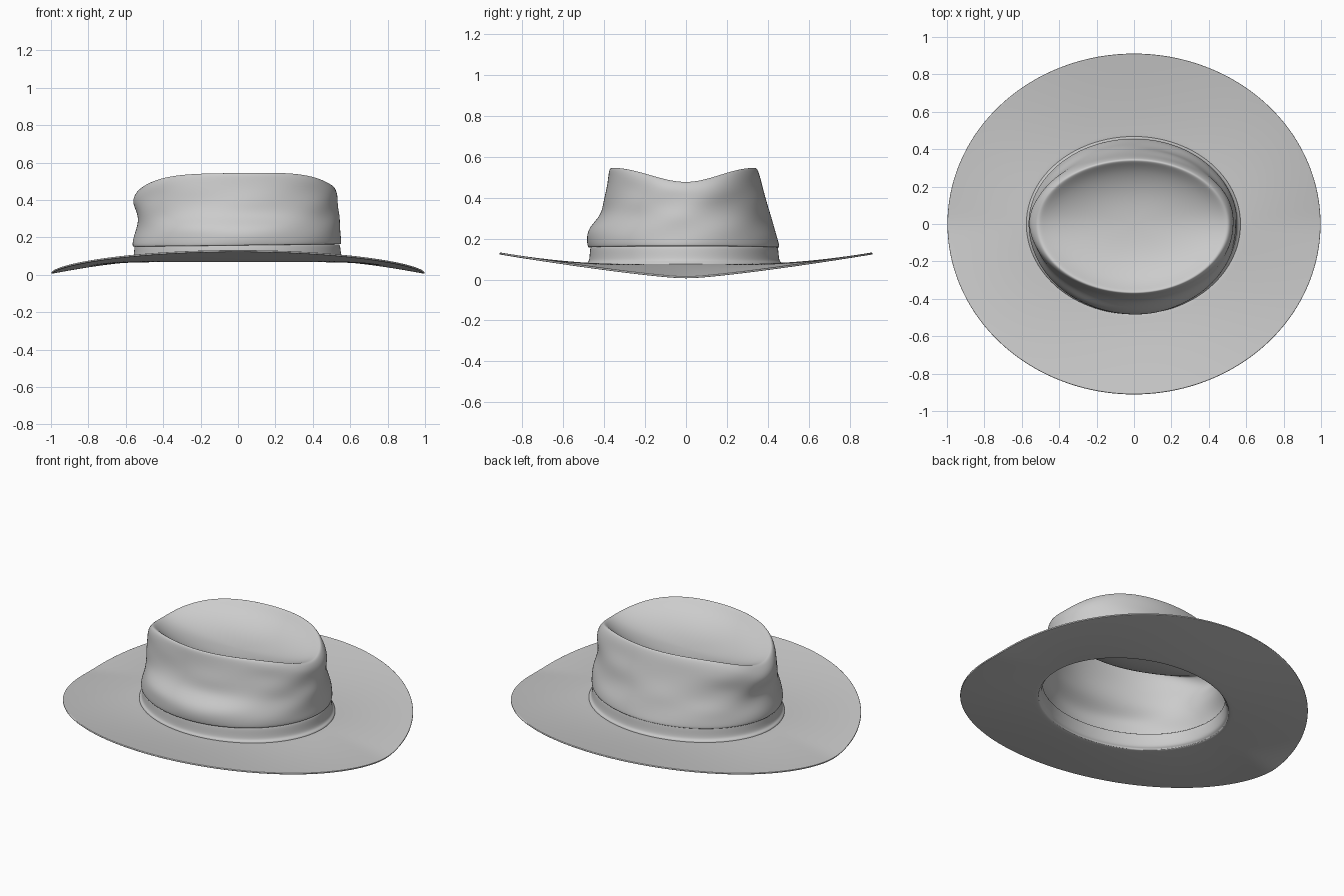
import bpy, math

if "Cube" in bpy.data.objects:
    bpy.data.objects.remove(bpy.data.objects["Cube"])

SEG = 64

def mix(a, b, t):
    return a + (b - a) * t

def loft(name, rings, cap=None, thickness=0.01, levels=2):
    """Skin a list of closed rings; cap is an optional centre point."""
    verts = [p for ring in rings for p in ring]
    faces = []
    for j in range(len(rings) - 1):
        for i in range(SEG):
            k = (i + 1) % SEG
            a, b = j * SEG, (j + 1) * SEG
            faces.append((a + i, a + k, b + k, b + i))
    if cap:
        verts.append(cap)
        a = (len(rings) - 1) * SEG
        for i in range(SEG):
            faces.append((a + i, a + (i + 1) % SEG, len(verts) - 1))
    mesh = bpy.data.meshes.new(name)
    mesh.from_pydata(verts, [], faces)
    obj = bpy.data.objects.new(name, mesh)
    bpy.context.collection.objects.link(obj)
    sol = obj.modifiers.new("thickness", "SOLIDIFY")
    sol.thickness, sol.offset = thickness, -1
    sub = obj.modifiers.new("smooth", "SUBSURF")
    sub.levels = sub.render_levels = levels
    for f in mesh.polygons:
        f.use_smooth = True
    return obj

def angles():
    return [2 * math.pi * i / SEG for i in range(SEG)]

def oval(a, xl, xr, yf, yb):
    """Point on an oval with separate left/right/front/back radii."""
    c, s = math.cos(a), math.sin(a)
    return c * (xr if c > 0 else xl), s * (yb if s > 0 else yf)

# Brim: rim dips at the sides and lifts at front and back
def brim_ring(t):
    ring = []
    for a in angles():
        x, y = oval(a, mix(.565, 1, t), mix(.56, 1, t), mix(.475, .912, t), mix(.458, .912, t))
        edge = .013 + .12 * abs(math.sin(a)) ** 1.25
        ring.append((x, y, mix(.077, edge, t ** 1.35)))
    return ring

loft("brim", [brim_ring(t) for t in (1, .985, .93, .8, .65, .5, .35, .2, .08, 0)])

# Hat band with a small flare where it meets the brim
band = [(.070, .578, .572, .485, .470), (.084, .576, .570, .483, .468),
        (.090, .560, .554, .474, .457), (.125, .556, .550, .471, .453),
        (.164, .553, .546, .468, .450)]
loft("hat_band", [[(*oval(a, *r[1:]), r[0]) for a in angles()] for r in band])

# Crown: side height, front/back height, left, right, front, back radii
walls = [(.155, .155, .560, .549, .477, .456), (.165, .165, .566, .554, .482, .458),
         (.205, .210, .558, .552, .484, .447), (.250, .260, .545, .545, .472, .430),
         (.300, .315, .539, .538, .418, .410), (.345, .385, .545, .535, .402, .394),
         (.390, .450, .557, .540, .386, .376), (.430, .505, .552, .536, .380, .362),
         (.461, .537, .532, .516, .376, .351), (.474, .549, .515, .500, .366, .341)]

def crown_ring(zs, zf, *radii, fold=1):
    ring = []
    for a in angles():
        s = abs(math.sin(a))
        z = mix(zs, zf, s * s * (3 - 2 * s))
        x, y = oval(a, *radii)
        # soft felt creases, fading out towards band and rim
        fade = fold * max(0, math.sin(math.pi * (z - .16) / .35)) if z < .51 else 0
        k = 1 + fade * (.011 * math.sin(3 * a + 28 * z) + .008 * math.sin(7 * a - 34 * z))
        ring.append((x * k, y * k, z + .012 * x))
    return ring

rings = [crown_ring(*w) for w in walls]
# Dished top
rim, centre = walls[-1], .415
for scale, f in ((.95, .86), (.86, .62), (.72, .38), (.54, .18), (.34, .06), (.14, .01)):
    rings.append(crown_ring(mix(centre, rim[0], f), mix(centre, rim[1], f),
                            *[r * scale for r in rim[2:]], fold=0))
loft("crown", rings, cap=(0, 0, centre))
